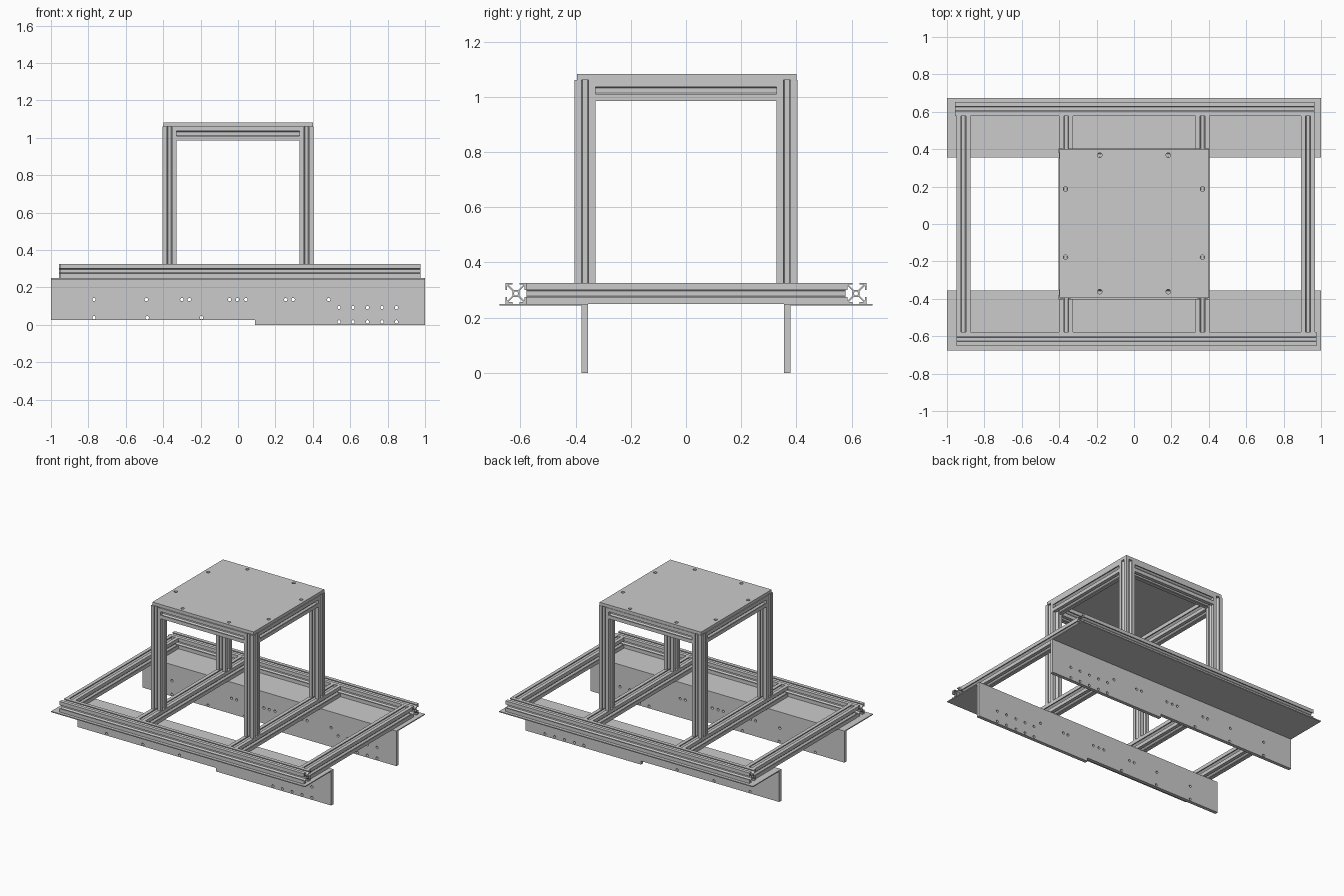
import bpy
from math import cos, sin, pi

if "Cube" in bpy.data.objects:
    bpy.data.objects.remove(bpy.data.objects["Cube"])

ROT = {'X': (0, pi / 2, 0), 'Y': (pi / 2, 0, 0), 'Z': (0, 0, 0)}


def circle(x, y, r, n=16):
    return [(x + r * cos(2 * pi * i / n), y + r * sin(2 * pi * i / n)) for i in range(n)]


def rect(x0, x1, y0, y1):
    return [(x0, y0), (x1, y0), (x1, y1), (x0, y1)]


def prism(name, loops, length, axis, centre):
    """Extrude a filled outline (first loop) with holes (other loops) along an axis."""
    cu = bpy.data.curves.new(name, 'CURVE')
    cu.dimensions = '2D'
    cu.fill_mode = 'BOTH'
    cu.extrude = length / 2
    for pts in loops:
        sp = cu.splines.new('POLY')
        sp.points.add(len(pts) - 1)
        for p, (x, y) in zip(sp.points, pts):
            p.co = (x, y, 0, 1)
        sp.use_cyclic_u = True
        sp.use_smooth = False
    ob = bpy.data.objects.new(name, cu)
    bpy.context.collection.objects.link(ob)
    ob.rotation_euler = ROT[axis]
    ob.location = centre
    bpy.ops.object.select_all(action='DESELECT')
    ob.select_set(True)
    bpy.context.view_layer.objects.active = ob
    bpy.ops.object.convert(target='MESH')
    return bpy.context.object


# T-slot cross-section: one side, turned four times, plus the core bore
def slot_profile(w=0.075):
    h, s, t, a, d, c = w / 2, 0.0125, 0.006, 0.0262, 0.004, 0.013
    half = [(s, h), (s, h - t), (a, h - t), (a, a + d), (c - d, c)]
    side = [(h, h)] + half + [(-x, y) for x, y in reversed(half)]
    out = []
    for _ in range(4):
        out += side
        side = [(-y, x) for x, y in side]
    return [out, circle(0, 0, 0.0075, 12)]


PROFILE = slot_profile()


def beam(name, axis, start, end, a, b):
    """Slotted beam along an axis; a, b are the other two coordinates in order."""
    m = (start + end) / 2
    centre = {'X': (m, a, b), 'Y': (a, m, b), 'Z': (a, b, m)}[axis]
    prism(name, PROFILE, end - start, axis, centre)


# Side plates with stepped lower edge and drilled holes
edge = [(-1, 0.025), (0.09, 0.025), (0.09, 0), (1, 0), (1, 0.243), (-1, 0.243)]
holes = [(x, 0.135) for x in (-0.77, -0.49, -0.3, -0.26, -0.045, -0.003, 0.042, 0.255, 0.295, 0.485)]
holes += [(x, 0.038) for x in (-0.77, -0.485, -0.195)]
holes += [(x, z) for x in (0.54, 0.615, 0.692, 0.77, 0.847) for z in (0.016, 0.092)]
for s, side in ((-1, 'front'), (1, 'back')):
    prism(side + '_side_plate', [edge] + [circle(x, z, 0.009) for x, z in holes],
          0.024, 'Y', (0, s * 0.367, 0))
    # Horizontal flange under the frame
    prism(side + '_flange', [rect(-1, 1, -0.16, 0.16)], 0.007, 'Z', (0, s * 0.515, 0.2465))

# Base frame
ZB = 0.2875
beam('front_long_rail', 'X', -0.95, 0.976, -0.616, ZB)
beam('back_long_rail', 'X', -0.957, 0.966, 0.616, ZB)
for name, x in (('left_end', -0.912), ('left_inner', -0.363), ('right_inner', 0.366), ('right_end', 0.93)):
    beam(name + '_cross_beam', 'Y', -0.578, 0.578, x, ZB)

# Tower posts and top beams
ZT = 1.0225
for s, side in ((-1, 'left'), (1, 'right')):
    for t, end in ((-1, 'front'), (1, 'back')):
        beam(f'{end}_{side}_post', 'Z', 0.325, 1.06, s * 0.366, t * 0.366)
    beam(side + '_top_beam', 'Y', -0.3285, 0.3285, s * 0.366, ZT)
for t, end in ((-1, 'front'), (1, 'back')):
    beam(end + '_top_beam', 'X', -0.3285, 0.3285, t * 0.366, ZT)

# Top plate
bolts = [(s * 0.183, y) for s in (-1, 1) for y in (-0.362, 0.368)]
bolts += [(s * 0.366, y) for s in (-1, 1) for y in (-0.178, 0.187)]
prism('top_plate', [rect(-0.398, 0.4, -0.395, 0.4)] + [circle(x, y, 0.012) for x, y in bolts],
      0.022, 'Z', (0, 0, 1.071))
